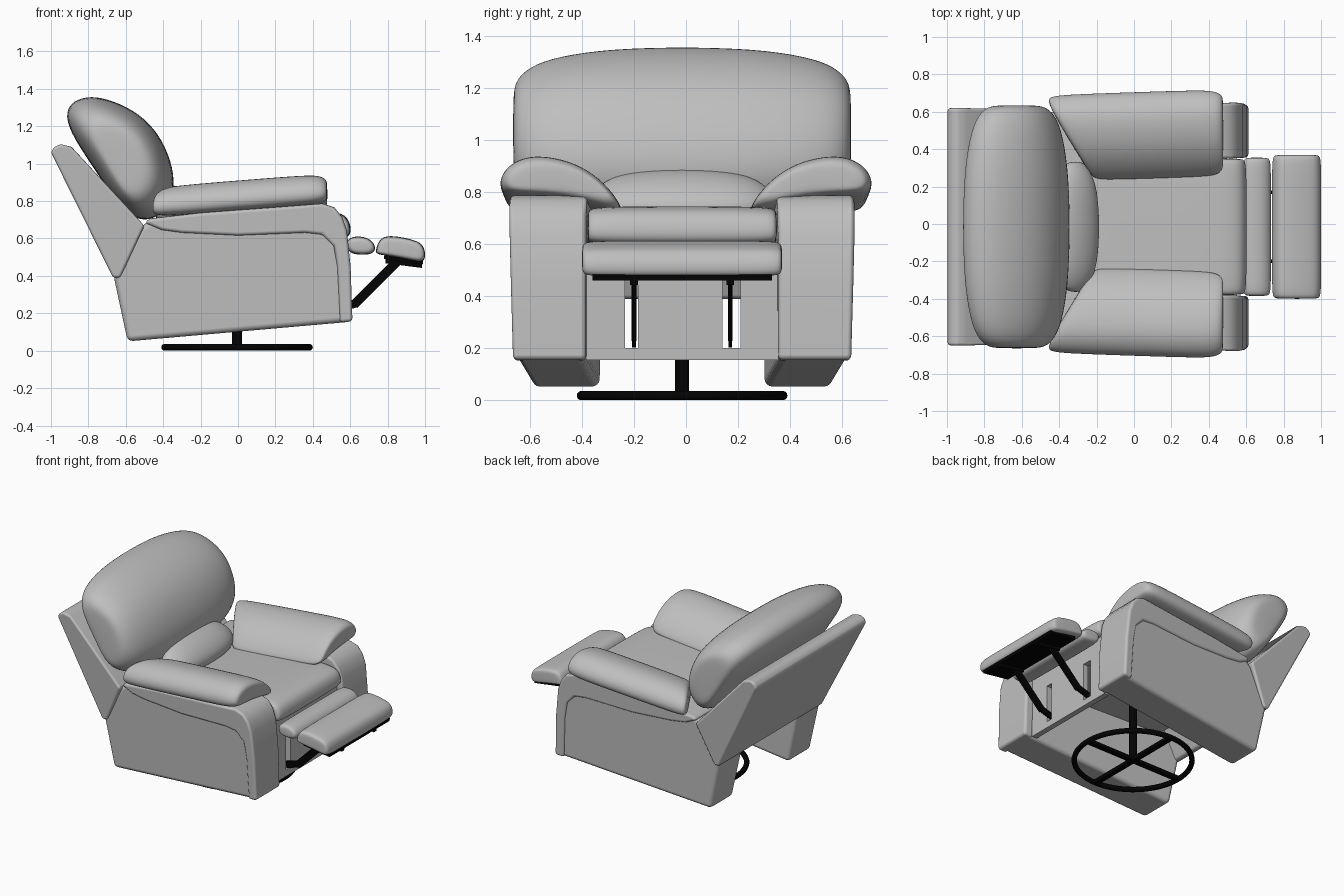
import bpy, bmesh, math
from mathutils import Vector

if "Cube" in bpy.data.objects:
    bpy.data.objects.remove(bpy.data.objects["Cube"])

YC = -0.015  # sideways centre of the chair body


def material(name, col):
    m = bpy.data.materials.new(name)
    m.diffuse_color = (*col, 1)
    m.use_nodes = True
    m.node_tree.nodes["Principled BSDF"].inputs["Base Color"].default_value = m.diffuse_color
    return m


LEATHER = material("grey leather", (0.52, 0.52, 0.52))
BLACK = material("black metal", (0.001, 0.001, 0.001))


def finish(name, bm, mat, smooth=True):
    bmesh.ops.recalc_face_normals(bm, faces=bm.faces)
    me = bpy.data.meshes.new(name)
    for f in bm.faces:
        f.smooth = smooth
    bm.to_mesh(me)
    bm.free()
    me.materials.append(mat)
    ob = bpy.data.objects.new(name, me)
    bpy.context.collection.objects.link(ob)
    return ob


def loft(name, section, stations, place, mat=LEATHER):
    """Puffy cushion: section (a, b) inset by d at each station (c, d)."""
    bm = bmesh.new()
    lo = [min(p[i] for p in section) for i in (0, 1)]
    hi = [max(p[i] for p in section) for i in (0, 1)]
    mid = [(l + h) / 2 for l, h in zip(lo, hi)]
    half = [(h - l) / 2 for l, h in zip(lo, hi)]
    rings = []
    for c, d in stations:
        ring = []
        for p in section:
            a, b = (mid[i] + (p[i] - mid[i]) * (1.015 - d / half[i]) for i in (0, 1))
            ring.append(bm.verts.new(place(a, b, c)))
        rings.append(ring)
    n = len(section)
    for r, s in zip(rings, rings[1:]):
        for i in range(n):
            bm.faces.new((r[i], r[(i + 1) % n], s[(i + 1) % n], s[i]))
    bm.faces.new(rings[0])
    bm.faces.new(rings[-1])
    ob = finish(name, bm, mat)
    sub = ob.modifiers.new("soft", 'SUBSURF')
    sub.levels = sub.render_levels = 2
    return ob


def cross(a, b, c):  # section in x/z, swept along y
    return (a, c + YC, b)


def ends(half, steps):  # symmetric stations from the end inwards
    return [(-half * f, d) for f, d in steps] + [(half * f, d) for f, d in reversed(steps)]


def slab(name, profile, y0, y1, bevel, shift=lambda v: v.y, mat=LEATHER):
    """x/z profile extruded between y0 and y1 with rounded edges."""
    bm = bmesh.new()
    A = [bm.verts.new((x, y0, z)) for x, z in profile]
    B = [bm.verts.new((x, y1, z)) for x, z in profile]
    n = len(profile)
    for i in range(n):
        j = (i + 1) % n
        bm.faces.new((A[i], A[j], B[j], B[i]))
    bm.faces.new(A)
    bm.faces.new(B)
    for v in bm.verts:
        v.co.y = shift(v.co)
    ob = finish(name, bm, mat)
    m = ob.modifiers.new("round", 'BEVEL')
    m.width, m.segments, m.harden_normals = bevel, 4, True
    m.limit_method, m.angle_limit = 'ANGLE', math.radians(35)
    return ob


def box(name, centre, size, mat, tilt=0.0):
    bm = bmesh.new()
    bmesh.ops.create_cube(bm, size=1)
    for v in bm.verts:
        v.co = Vector(v.co[i] * size[i] for i in range(3))
    ob = finish(name, bm, mat, False)
    ob.location = centre
    ob.rotation_euler.y = tilt
    return ob


def bar(name, p, q, width, thick):
    """Flat bar from p to q in the x/z plane."""
    p, q = Vector(p), Vector(q)
    d = q - p
    return box(name, (p + q) / 2, (d.length, thick, width), BLACK, math.atan2(-d.z, d.x))


# Side bodies, soft front and top roll, and arm pads
body = [(-0.59, 0.05), (0.605, 0.155), (0.595, 0.45), (0.575, 0.64), (0.55, 0.71), (0.51, 0.76),
        (0.45, 0.78), (0.2, 0.76), (-0.2, 0.73), (-0.47, 0.70), (-0.52, 0.66), (-0.665, 0.40)]
roll = [(0.545, 0.15), (0.612, 0.157), (0.602, 0.45), (0.582, 0.645), (0.556, 0.716), (0.515, 0.767),
        (0.45, 0.787), (0.2, 0.767), (-0.2, 0.737), (-0.47, 0.707), (-0.50, 0.685), (-0.41, 0.645),
        (-0.3, 0.63), (0.0, 0.615), (0.36, 0.63), (0.45, 0.62), (0.51, 0.56), (0.53, 0.45)]
pad = [(0.66, 0.785), (0.71, 0.80), (0.722, 0.85), (0.69, 0.907), (0.61, 0.948), (0.50, 0.938),
       (0.40, 0.903), (0.315, 0.838), (0.26, 0.765), (0.255, 0.735), (0.30, 0.73), (0.40, 0.76), (0.52, 0.78)]
for side, label in ((-1, "right"), (1, "left")):
    def toe_in(v, side=side):
        flare = 0.018 * (0.75 - v.z) / 0.6 if v.y > 0.5 else 0
        return YC + side * (v.y - flare - 0.06 * (0.6 - v.x) / 1.2)

    def pad_place(u, z, t, side=side):
        back = -0.47 + min(max((0.68 - u) / 0.42, 0), 1) * 0.25
        x = back + (0.478 - back) * t
        return (x, side * (u - 0.03 * (0.45 - x) / 0.9), z + 0.08 * (x - 0.42))

    slab(label + "_arm_body", body, 0.375, 0.655, 0.03, toe_in)
    slab(label + "_arm_roll", roll, 0.37, 0.668, 0.032, toe_in)
    loft(label + "_arm_pad", pad, [(0, 0.035), (0.02, 0.01), (0.1, 0), (0.5, 0), (0.85, 0), (0.95, 0.008),
                                   (0.99, 0.03), (1, 0.055)], pad_place)

# Reclined back shell
slab("back_shell", [(-1.0, 1.06), (-0.985, 1.088), (-0.95, 1.105), (-0.89, 1.09), (-0.50, 0.668),
                    (-0.63, 0.39), (-0.668, 0.39)], -1, 1, 0.02,
     lambda v: YC + v.y * (0.635 - 0.04 * max(0, (0.75 - v.z) / 0.36)))

# Back cushion and lumbar pillow
loft("back_cushion", [(-0.60, 0.72), (-0.47, 0.69), (-0.375, 0.77), (-0.335, 0.90), (-0.375, 1.06),
                      (-0.45, 1.19), (-0.56, 1.285), (-0.70, 1.345), (-0.81, 1.358), (-0.895, 1.32),
                      (-0.92, 1.25), (-0.88, 1.14), (-0.75, 0.95)],
     ends(0.65, [(1, 0.19), (0.985, 0.135), (0.93, 0.09), (0.8, 0.045), (0.5, 0.01), (0.15, 0)]), cross)
loft("lumbar_pillow", [(-0.45, 0.62), (-0.25, 0.64), (-0.19, 0.70), (-0.182, 0.76), (-0.24, 0.835),
                       (-0.345, 0.893), (-0.45, 0.89)],
     ends(0.35, [(1, 0.1), (0.9, 0.06), (0.65, 0.015), (0.2, 0)]), cross)

# Seat cushion and the deck below it
loft("seat_cushion", [(-0.42, 0.58), (-0.42, 0.69), (0.0, 0.715), (0.40, 0.745), (0.52, 0.74), (0.575, 0.715),
                      (0.595, 0.66), (0.59, 0.615), (0.55, 0.60), (0.3, 0.59)],
     ends(0.365, [(1, 0.035), (0.985, 0.01), (0.9, 0), (0.4, -0.003)]), cross)
box("seat_deck", (0.0, YC, 0.57), (1.0, 0.72, 0.05), LEATHER)

# Front panel with two slots for the footrest linkage
for z0, z1, label in ((0.155, 0.20, "lower"), (0.47, 0.60, "upper")):
    box("front_panel_" + label, (0.53, YC, (z0 + z1) / 2), (0.04, 0.74, z1 - z0), LEATHER)
for y0, y1, label in ((-0.37, -0.22, "right"), (-0.17, 0.155, "middle"), (0.225, 0.37, "left")):
    box("front_panel_" + label, (0.53, YC + (y0 + y1) / 2, 0.335), (0.04, y1 - y0, 0.27), LEATHER)

# Two-part footrest
pillow_ends = [(1, 0.03), (0.985, 0.01), (0.92, 0), (0.4, 0)]
loft("footrest_inner", [(0.58, 0.56), (0.585, 0.60), (0.64, 0.614), (0.70, 0.602), (0.735, 0.565),
                        (0.73, 0.525), (0.69, 0.512), (0.6, 0.515)], ends(0.37, pillow_ends), cross)
loft("footrest_outer", [(0.735, 0.525), (0.75, 0.58), (0.78, 0.613), (0.85, 0.612), (0.95, 0.59),
                        (0.99, 0.565), (1.003, 0.51), (0.99, 0.475), (0.95, 0.478), (0.85, 0.50),
                        (0.75, 0.515)], ends(0.385, pillow_ends), cross)

# Footrest plate and linkage
box("footrest_plate", (0.885, YC, 0.486), (0.21, 0.69, 0.022), BLACK, 0.14)
for y, label in ((-0.2, "right"), (0.17, "left")):
    bar(label + "_bracket", (0.79, y, 0.485), (0.985, y, 0.46), 0.035, 0.03)
    bar(label + "_link", (0.86, y, 0.485), (0.62, y, 0.245), 0.05, 0.018)
    bar(label + "_link_end", (0.635, y, 0.255), (0.53, y, 0.225), 0.045, 0.014)

# Swivel base: ring, crossed spokes and post
bpy.ops.mesh.primitive_torus_add(location=(-0.005, YC, 0.018), major_radius=0.387, minor_radius=0.018,
                                 major_segments=64, minor_segments=12)
ring = bpy.context.object
ring.name = "base_ring"
ring.data.materials.append(BLACK)
bpy.ops.object.shade_smooth()
for k, label in enumerate(("long", "cross")):
    spoke = box("base_spoke_" + label, (-0.005, YC, 0.018), (0.76, 0.035, 0.026), BLACK)
    spoke.rotation_euler.z = k * math.pi / 2
bpy.ops.mesh.primitive_cylinder_add(vertices=24, radius=0.027, depth=0.53, location=(-0.005, YC, 0.285))
post = bpy.context.object
post.name = "base_post"
post.data.materials.append(BLACK)
bpy.ops.object.shade_smooth_by_angle()
